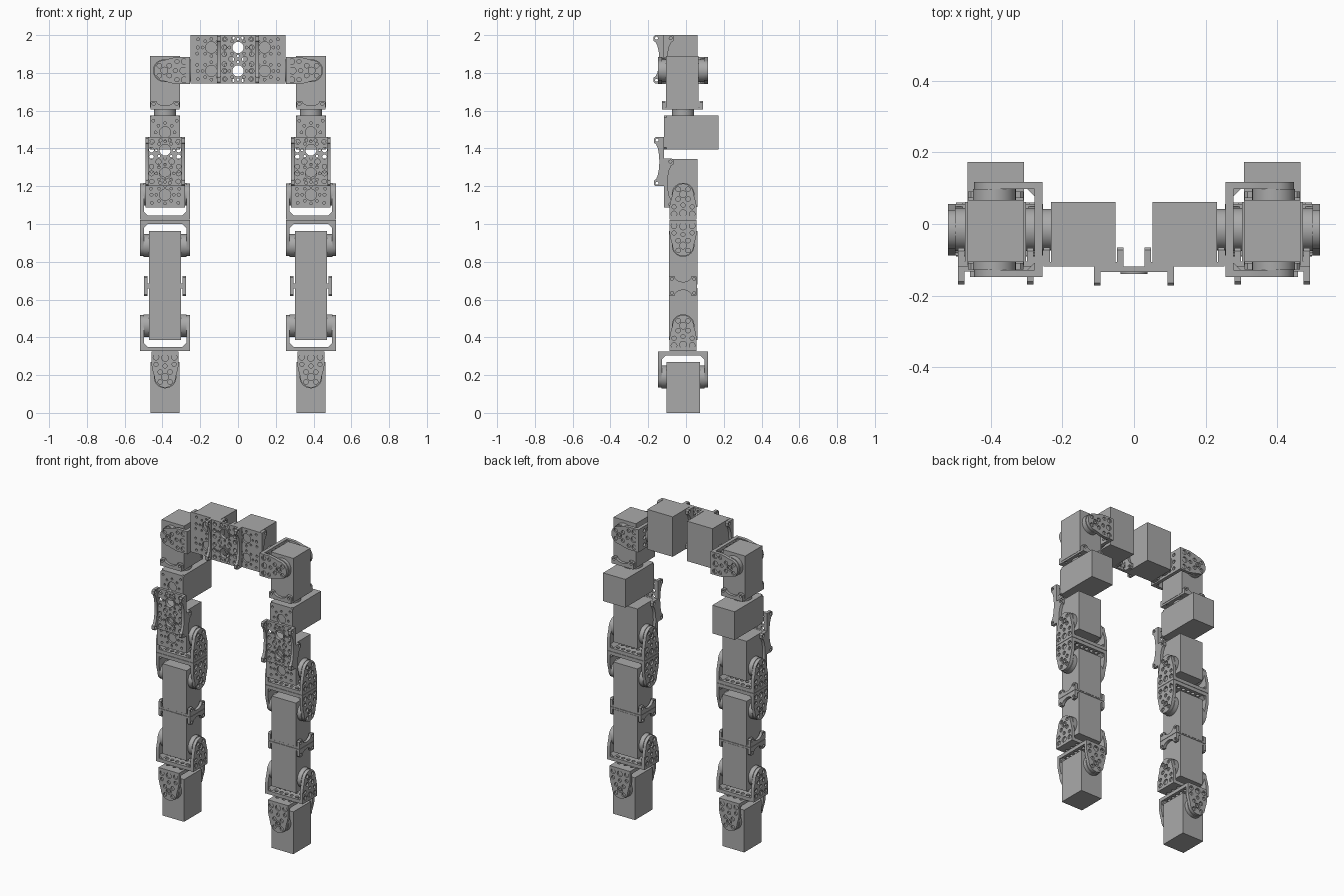
import bpy, bmesh, math
from mathutils import Matrix, Vector

cube = bpy.data.objects.get("Cube")
if cube:
    bpy.data.objects.remove(cube, do_unlink=True)

grey = bpy.data.materials.new("mid grey")
grey.use_nodes = True
colour = (0.40, 0.40, 0.40, 1)
grey.diffuse_color = colour
grey.node_tree.nodes["Principled BSDF"].inputs["Base Color"].default_value = colour

X, Y, Z = Vector((1, 0, 0)), Vector((0, 1, 0)), Vector((0, 0, 1))
LEG = -0.386      # leg centre in x (the other leg is mirrored)
MID = -0.0155     # leg centre in y


def frame(origin, x, z):
    """Matrix with the given local x and z directions."""
    m = Matrix((x, z.cross(x), z)).transposed().to_4x4()
    m.translation = origin
    return m


def circle(u, v, r, n=16):
    return [(u + r * math.cos(i * math.tau / n), v + r * math.sin(i * math.tau / n)) for i in range(n)]


def rect(a, b, c=0.01):
    """Rectangle of half sizes a, b with clipped corners."""
    return [(a, b - c), (a - c, b), (c - a, b), (-a, b - c), (-a, c - b), (c - a, -b), (a - c, -b), (a, c - b)]


def add_plate(bm, m, outline, holes, t):
    """Flat cut-out of thickness t, made from a filled 2D curve with round holes."""
    cu = bpy.data.curves.new("cutout", "CURVE")
    cu.dimensions, cu.fill_mode, cu.extrude = "2D", "BOTH", t / 2
    for loop in [outline] + [circle(*h) for h in holes]:
        sp = cu.splines.new("POLY")
        sp.points.add(len(loop) - 1)
        for p, (u, v) in zip(sp.points, loop):
            p.co = (u, v, 0, 1)
        sp.use_cyclic_u = True
    ob = bpy.data.objects.new("cutout", cu)
    bpy.context.collection.objects.link(ob)
    dg = bpy.context.evaluated_depsgraph_get()
    me = bpy.data.meshes.new_from_object(ob.evaluated_get(dg))
    me.materials.clear()
    piece = bmesh.new()
    piece.from_mesh(me)
    bmesh.ops.remove_doubles(piece, verts=piece.verts[:], dist=1e-5)
    bmesh.ops.recalc_face_normals(piece, faces=piece.faces[:])
    piece.to_mesh(me)
    piece.free()
    me.transform(m @ Matrix.Translation((0, 0, t / 2)))
    bm.from_mesh(me)
    bpy.data.objects.remove(ob, do_unlink=True)
    bpy.data.curves.remove(cu)
    bpy.data.meshes.remove(me)


def add_cylinder(bm, m, r, depth):
    """Cylinder rising from the frame's origin along its z."""
    bmesh.ops.create_cone(bm, cap_ends=True, segments=32, radius1=r, radius2=r, depth=depth,
                          matrix=m @ Matrix.Translation((0, 0, depth / 2)))


parts = []


def finish(bm, name, mirror=True):
    me = bpy.data.meshes.new(name)
    bm.to_mesh(me)
    bm.free()
    me.materials.append(grey)
    for p in me.polygons:
        p.material_index = 0
    ob = bpy.data.objects.new(name, me)
    bpy.context.collection.objects.link(ob)
    if mirror:
        mod = ob.modifiers.new("other_side", "MIRROR")
        mod.use_mirror_merge = False
    parts.append(ob)


def box(name, lo, hi):
    bm = bmesh.new()
    lo, hi = Vector(lo), Vector(hi)
    bmesh.ops.create_cube(bm, size=1, matrix=Matrix.Translation((lo + hi) / 2) @ Matrix.Diagonal((*(hi - lo), 1)))
    finish(bm, name)


def four(u, v, r):
    return [(a * u, b * v, r) for a in (-1, 1) for b in (-1, 1)]


def hub_holes(v, ring=0.046):
    """Large round hole with eight screw holes around it."""
    return [(0, v, 0.030)] + [(x, y, 0.007, 8) for x, y in circle(0, v, ring, 8)]


MOUNT_HOLES = (hub_holes(0.062) + hub_holes(-0.062) + four(0.075, 0.03, 0.007)
               + four(0.072, 0.062, 0.008) + four(0.07, 0.105, 0.007))
LATTICE_HOLES = (hub_holes(0.062) + hub_holes(-0.062) + four(0.072, 0.062, 0.013) + four(0.070, 0.105, 0.012)
                 + four(0.025, 0.113, 0.008) + four(0.072, 0.026, 0.012)
                 + [(-0.035, 0, 0.014), (0.035, 0, 0.014)])
SMALL_HOLES = [(0, 0, 0.03)] + [(x, y, 0.007, 8) for x, y in circle(0, 0, 0.05, 8)] + four(0.062, 0.062, 0.007)


def flanged_plate(name, m, a, b, height, holes, mirror=True, t=0.012, rings=False):
    """Plate with a dished flange along both x ends, rising to local +z."""
    bm = bmesh.new()
    add_plate(bm, m, rect(a, b), holes, t)
    e = b - 0.03
    dish = [(e * math.cos(k * math.pi / 8), height - (height - t - 0.008) * math.sin(k * math.pi / 8)) for k in range(9)]
    outline = [(-b, 0), (b, 0), (b, height - 0.008), (b - 0.008, height)] + dish + [(0.008 - b, height), (-b, height - 0.008)]
    ears = [(s * (b - 0.016), height - 0.016, 0.008) for s in (-1, 1)]
    for x0 in (a - 0.018, -a):
        add_plate(bm, m @ frame((x0, 0, 0), Y, X), outline, ears, 0.018)
    if rings:
        for v in (-0.062, 0.062):
            add_plate(bm, m @ Matrix.Translation((0, 0, t)), circle(0, v, 0.038), [(0, v, 0.030)], 0.006)
    finish(bm, name, mirror)


AXIS = 0.135      # distance from bracket base to its pivot
ARM = ([(-0.072, 0), (0.072, 0), (0.072, 0.07), (0.066, 0.10)]
       + [(0.056 * math.cos(k * math.pi / 12), AXIS + 0.056 * math.sin(k * math.pi / 12)) for k in range(13)]
       + [(-0.066, 0.10), (-0.072, 0.07)])
ARM_HOLES = ([(0, AXIS, 0.018)] + [(x, y, 0.012) for x, y in
             [(0.037 * math.cos(q), AXIS + 0.037 * math.sin(q)) for q in (0.785, 2.356, 3.927, 5.498)]]
             + [(s * 0.048, w, r) for s in (-1, 1) for w, r in ((0.03, 0.015), (0.068, 0.011))]
             + [(0, 0.034, 0.018), (0, 0.077, 0.011)])


def bracket(name, origin, axis, opening):
    """U bracket: slotted base, two ribbed arms and the pivot discs inside them."""
    bm = bmesh.new()
    m = frame(origin, axis, opening)
    slots = [(i * 0.036, v, 0.011) for i in range(-2, 3) for v in (-0.045, 0, 0.045)]
    add_plate(bm, m, rect(0.128, 0.072), slots, 0.022)
    for s in (-1, 1):
        for inner, holes, outline in ((0.1125, [], ARM), (0.1225, ARM_HOLES, ARM)):
            add_plate(bm, m @ frame((min(s * inner, s * (inner + 0.01)), 0, 0), Y, X), outline, holes, 0.01)
        gusset = [(s * 0.114, 0.02), (s * 0.090, 0.02), (s * 0.114, 0.044)]
        add_plate(bm, m @ frame((0, 0.065, 0), X, -Y) @ Matrix.Diagonal((1, -1, 1, 1))
                  @ Matrix.Diagonal((1, -1, 1, 1)), gusset, [], 0.13)
        add_cylinder(bm, m @ frame((s * 0.07, 0, AXIS), Y, X * s), 0.060, 0.043)
        add_cylinder(bm, m @ frame((s * 0.118, 0, AXIS), Y, X * s), 0.009, 0.012)
    finish(bm, name)


# Motor bodies, from the foot up
box("foot_motor", (LEG - 0.077, -0.103, 0), (LEG + 0.077, 0.074, 0.27))
box("ankle_motor", (LEG - 0.085, -0.09, 0.387), (LEG + 0.085, 0.061, 0.66))
box("knee_motor", (LEG - 0.085, -0.09, 0.68), (LEG + 0.085, 0.061, 0.962))
box("thigh_motor", (LEG - 0.085, -0.105, 1.09), (LEG + 0.085, 0.061, 1.345))
box("hip_turn_motor", (LEG - 0.079, -0.104, 1.395), (LEG + 0.079, 0.173, 1.575))
box("hip_motor", (LEG - 0.079, -0.106, 1.618), (LEG + 0.079, 0.067, 1.89))
box("waist_motor", (-0.231, -0.106, 1.745), (-0.051, 0.061, 2.0))

# U brackets at the joints
bracket("foot_bracket", (LEG, MID, 0.325), Y, -Z)
bracket("ankle_bracket", (LEG, MID, 0.327), X, Z)
bracket("knee_bracket", (LEG, MID, 1.021), X, -Z)
bracket("thigh_bracket", (LEG, MID, 1.023), X, Z)
bracket("hip_bracket", (-0.255, MID, 1.812), Y, -X)

# Flanged mounting plates on the motors
SHIN_HOLES = SMALL_HOLES
flanged_plate("shin_lower_plate", frame((LEG, MID, 0.671), X, -Z), 0.111, 0.075, 0.052, SHIN_HOLES)
flanged_plate("shin_upper_plate", frame((LEG, MID, 0.673), X, Z), 0.111, 0.075, 0.052, SHIN_HOLES)
flanged_plate("hip_plate", frame((LEG, -0.0185, 1.606), Y, Z), 0.109, 0.077, 0.046, SMALL_HOLES)
flanged_plate("thigh_plate", frame((LEG, -0.117, 1.217), X, Y), 0.105, 0.129, 0.05, MOUNT_HOLES)
flanged_plate("waist_plate", frame((-0.141, -0.118, 1.8725), X, Y), 0.111, 0.1275, 0.053, MOUNT_HOLES)

# Lattice plates that join neighbouring motors
flanged_plate("thigh_lattice", frame((LEG, -0.117, 1.33), X, -Y), 0.105, 0.13, 0.052, LATTICE_HOLES, t=0.016, rings=True)
flanged_plate("waist_lattice", frame((0, -0.118, 1.8725), X, -Y), 0.111, 0.1275, 0.054, LATTICE_HOLES, False, 0.016, True)

# Perforated face of the hip turning motor
bm = bmesh.new()
add_plate(bm, frame((LEG, -0.104, 1.485), X, -Y), rect(0.079, 0.09), SMALL_HOLES, 0.012)
finish(bm, "hip_turn_face")

# Output discs of the turning joints
for name, origin, axis, depth in (("hip_turn_disc", (LEG, MID, 1.57), Z, 0.04),
                                  ("waist_disc", (-0.257, MID, 1.812), X, 0.03)):
    bm = bmesh.new()
    add_cylinder(bm, frame(origin, Y, axis), 0.058, depth)
    finish(bm, name)

# Smooth the round walls, keep the hard edges
bpy.ops.object.select_all(action="DESELECT")
for ob in parts:
    ob.select_set(True)
bpy.context.view_layer.objects.active = parts[0]
bpy.ops.object.shade_smooth_by_angle(angle=math.radians(30))
